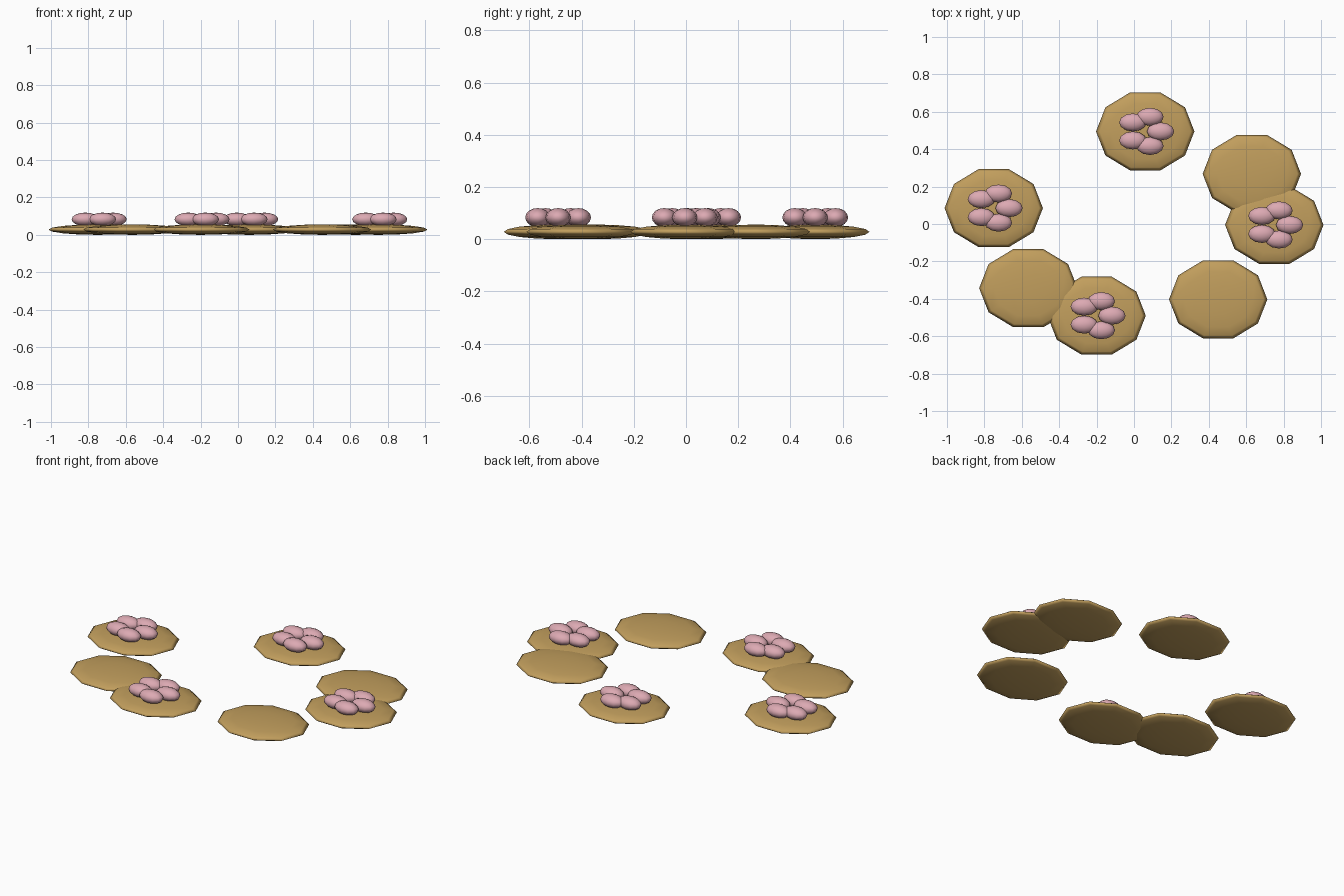
import bpy
import math

cube = bpy.data.objects.get("Cube")
if cube:
    bpy.data.objects.remove(cube, do_unlink=True)


def make_material(name, color):
    mat = bpy.data.materials.new(name)
    mat.use_nodes = True
    mat.diffuse_color = color
    mat.node_tree.nodes["Principled BSDF"].inputs["Base Color"].default_value = color
    return mat


tan = make_material("tan", (0.54, 0.345, 0.11, 1))
pink = make_material("pink", (0.72, 0.40, 0.45, 1))


def ellipsoid(name, location, radii, segments, rings, mat, turn=0.0):
    """Smooth squashed sphere whose segments start at the angle turn."""
    bpy.ops.mesh.primitive_uv_sphere_add(segments=segments, ring_count=rings, radius=1,
                                         rotation=(0, 0, turn))
    obj = bpy.context.object
    bpy.ops.object.transform_apply(location=False, rotation=True, scale=False)
    obj.name = name
    obj.scale = radii
    obj.location = location
    bpy.ops.object.transform_apply(location=False, rotation=False, scale=True)
    bpy.ops.object.shade_smooth()
    obj.data.materials.append(mat)
    return obj


PAD_Z = 0.028
PETAL_Z = 0.083
PETALS = 5
RING = 0.082

# Pad centres, and whether each one carries a flower
pads = [
    (-0.75, 0.085, True),
    (0.06, 0.495, True),
    (0.75, -0.005, True),
    (-0.20, -0.49, True),
    (0.63, 0.268, False),
    (0.45, -0.403, False),
    (-0.565, -0.343, False),
]

for i, (x, y, has_flower) in enumerate(pads, 1):
    # Flat ten-sided pad with a corner towards the back
    ellipsoid(f"pad_{i}", (x, y, PAD_Z), (0.263, 0.219, PAD_Z), 10, 8, tan, math.pi / 2)
    if not has_flower:
        continue
    # Ring of petals, all stretched sideways
    for p in range(PETALS):
        a = p * math.tau / PETALS
        ellipsoid(f"flower_{i}_petal_{p + 1}",
                  (x + RING * math.cos(a), y + RING * math.sin(a), PETAL_Z),
                  (0.073, 0.048, 0.036), 12, 8, pink)
